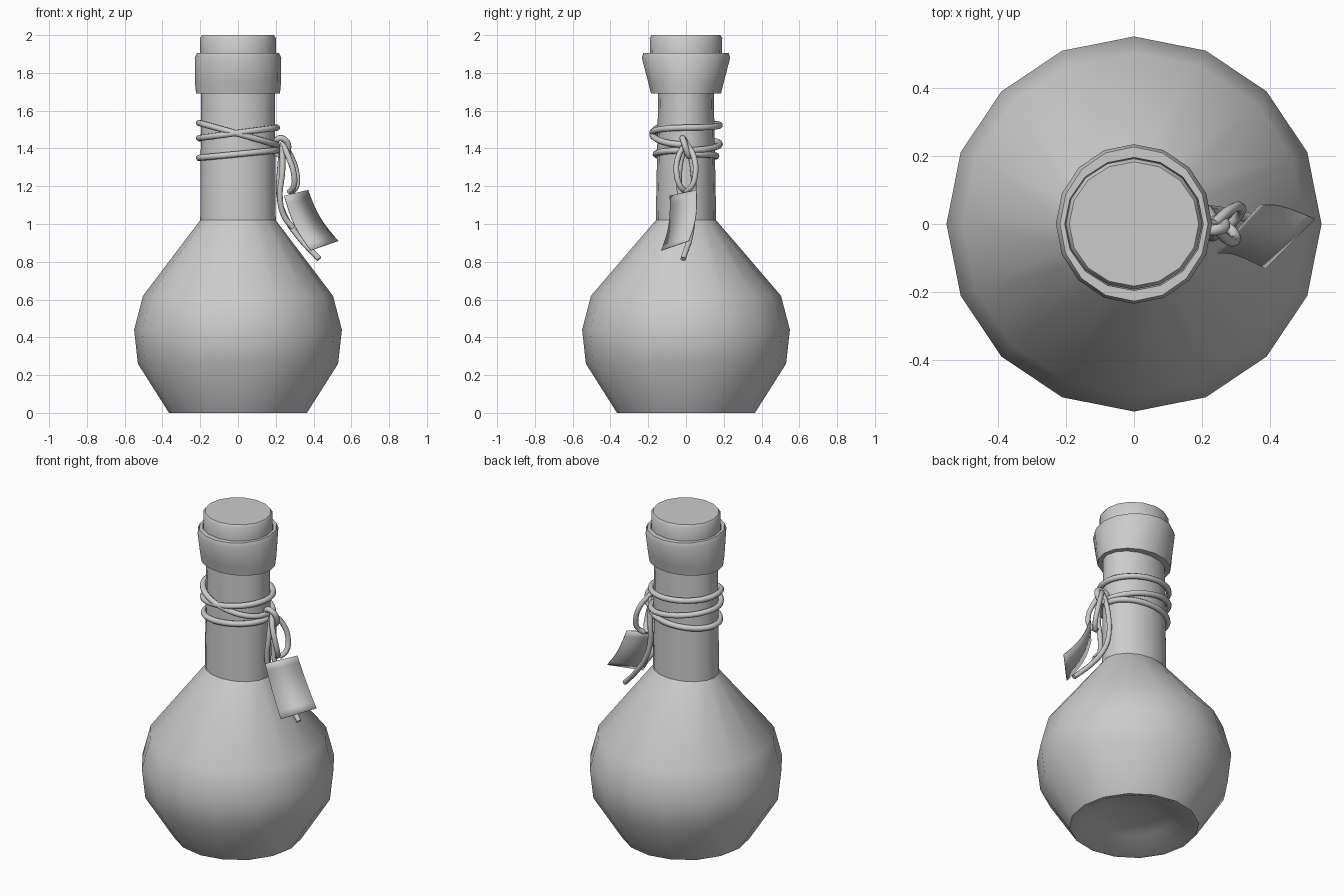
import bpy, bmesh
from math import pi, sin, cos, radians
from mathutils import Vector

if "Cube" in bpy.data.objects:
    bpy.data.objects.remove(bpy.data.objects["Cube"])

SIDES = 16


def finish(name, bm, angle):
    bmesh.ops.recalc_face_normals(bm, faces=bm.faces[:])
    me = bpy.data.meshes.new(name)
    bm.to_mesh(me)
    bm.free()
    for p in me.polygons:
        p.use_smooth = True
    me.set_sharp_from_angle(angle=radians(angle))
    ob = bpy.data.objects.new(name, me)
    bpy.context.collection.objects.link(ob)
    return ob


def lathe(name, rings, angle=32):
    """Rings are (z, x radius, y radius); both ends are capped."""
    bm = bmesh.new()
    loops = [[bm.verts.new((rx * cos(2 * pi * i / SIDES), ry * sin(2 * pi * i / SIDES), z))
              for i in range(SIDES)] for z, rx, ry in rings]
    for a, b in zip(loops, loops[1:]):
        for i in range(SIDES):
            j = (i + 1) % SIDES
            bm.faces.new((a[i], a[j], b[j], b[i]))
    bm.faces.new(loops[0][::-1])
    bm.faces.new(loops[-1])
    return finish(name, bm, angle)


def cord(name, points, radius=0.016, cyclic=False):
    cu = bpy.data.curves.new(name, 'CURVE')
    cu.dimensions = '3D'
    cu.bevel_depth = radius
    cu.bevel_resolution = 2
    cu.resolution_u = 5
    cu.use_fill_caps = True
    sp = cu.splines.new('BEZIER')
    sp.bezier_points.add(len(points) - 1)
    for bp, co in zip(sp.bezier_points, points):
        bp.co = co
        bp.handle_left_type = bp.handle_right_type = 'AUTO'
    sp.use_cyclic_u = cyclic
    ob = bpy.data.objects.new(name, cu)
    bpy.context.collection.objects.link(ob)
    return ob


# Bottle: dented base, faceted belly, slightly oval neck, flared lip
lathe("bottle", [
    (0.08, 0.10, 0.10), (0.06, 0.22, 0.22), (0.0, 0.345, 0.345),
    (0.0, 0.365, 0.365), (0.26, 0.53, 0.53), (0.44, 0.55, 0.55),
    (0.62, 0.503, 0.503), (1.02, 0.20, 0.16), (1.69, 0.195, 0.147),
    (1.69, 0.222, 0.185), (1.75, 0.228, 0.20), (1.88, 0.229, 0.234),
    (1.905, 0.217, 0.226), (1.905, 0.203, 0.195), (1.80, 0.19, 0.18)])

# Stopper
lathe("cork", [(1.82, 0.19, 0.18), (1.85, 0.20, 0.19),
               (1.985, 0.20, 0.192), (2.0, 0.19, 0.182)], 50)

# Cord wound three times round the neck (height at every half turn)
heights = [1.42, 1.535, 1.51, 1.455, 1.39, 1.35, 1.37]
wrap = []
for h in range(6):
    for k in range(8 if h < 5 else 9):
        t = k / 8
        z = heights[h] + (heights[h + 1] - heights[h]) * (0.5 - 0.5 * cos(pi * t)) 
        a = -(h + t) * pi
        ry = 0.178 if h < 4 else 0.16
        wrap.append((0.206 * cos(a), ry * sin(a), z))
cord("neck_cord", wrap, 0.017)

# Knot, two hanging bows and loose tails
cord("knot", [(0.21, -0.015, 1.45), (0.25, -0.015, 1.445), (0.265, 0.0, 1.40),
              (0.24, 0.015, 1.36), (0.21, 0.01, 1.40)], 0.017, True)
for name, s, dx in (("bow_front", -1, 0.0), ("bow_back", 1, 0.015)):
    cord(name, [(0.235, 0, 1.43), (0.265 + dx, 0.04 * s, 1.36), (0.295 + dx, 0.05 * s, 1.27),
                (0.295 + dx, 0.03 * s, 1.20), (0.27 + dx, 0.0, 1.17)], 0.015)
cord("tail_long", [(0.235, 0.01, 1.41), (0.222, 0.035, 1.30), (0.222, 0.04, 1.12),
                   (0.26, 0.035, 1.02), (0.33, 0.02, 0.92), (0.385, 0.0, 0.86),
                   (0.43, -0.015, 0.815)], 0.015)
cord("tail_short", [(0.235, -0.01, 1.41), (0.235, -0.035, 1.28), (0.222, -0.03, 1.14),
                    (0.245, -0.01, 1.04), (0.29, 0.0, 0.98)], 0.015)

# Paper tag: gently bowed sheet hung from the bows
tl, tr = Vector((0.245, -0.085, 1.15)), Vector((0.37, 0.055, 1.18))
br, bl = Vector((0.53, 0.015, 0.91)), Vector((0.385, -0.13, 0.86))
normal = (tr - tl).cross(bl - tl).normalized()
if normal.x > 0:
    normal.negate()
bm = bmesh.new()
N = 8
rows = []
for i in range(N + 1):
    v = i / N
    left, right = tl.lerp(bl, v), tr.lerp(br, v)
    off = normal * 0.025 * sin(pi * v)
    rows.append((bm.verts.new(left + off), bm.verts.new(right + off)))
for a, b in zip(rows, rows[1:]):
    bm.faces.new((a[0], a[1], b[1], b[0]))
tag = finish("paper_tag", bm, 40)
sol = tag.modifiers.new("thickness", 'SOLIDIFY')
sol.thickness = 0.004
sol.offset = 0
